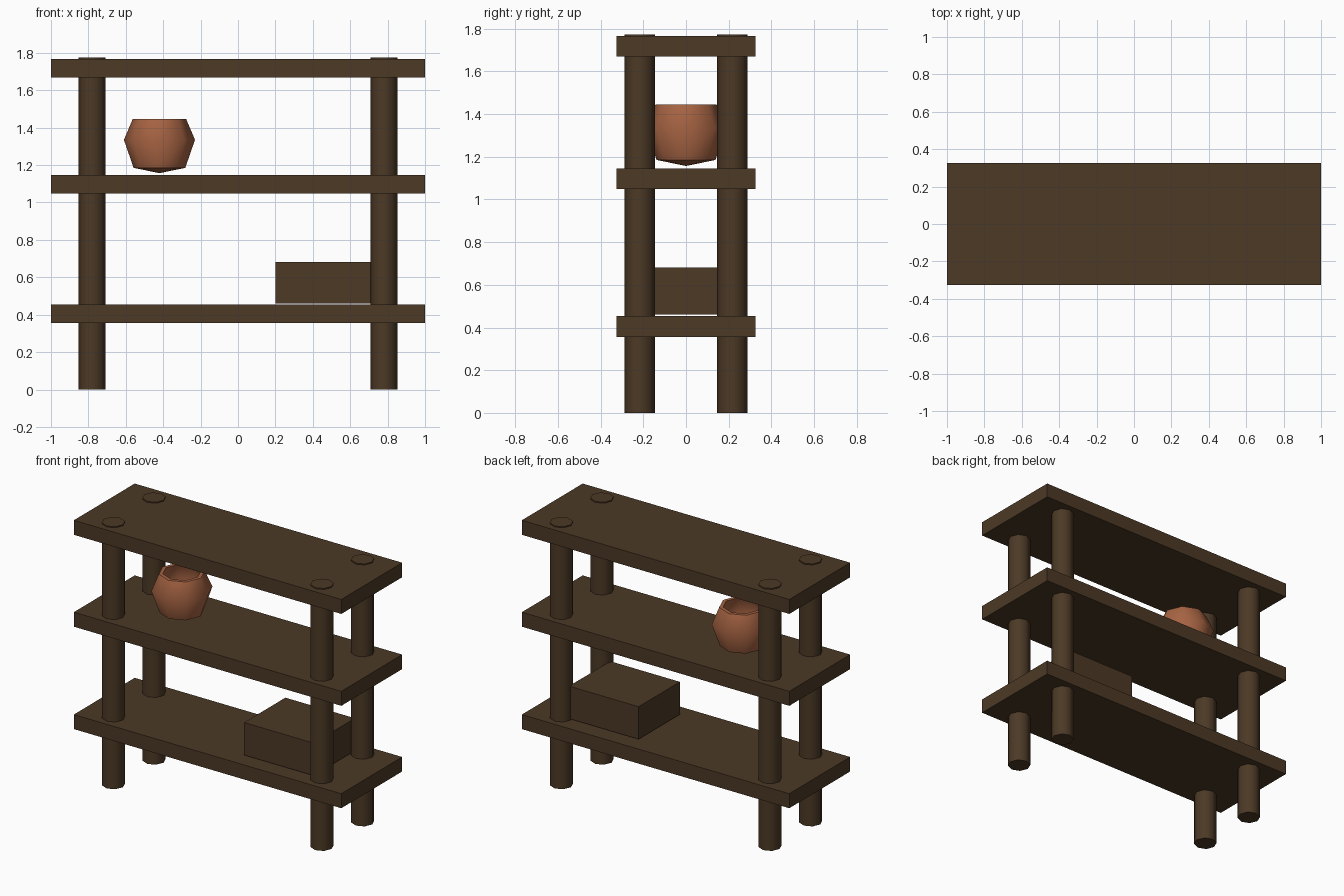
import bpy, bmesh, math

cube = bpy.data.objects.get("Cube")
if cube:
    bpy.data.objects.remove(cube, do_unlink=True)


def material(name, rgb):
    mat = bpy.data.materials.new(name)
    mat.use_nodes = True
    mat.diffuse_color = (*rgb, 1)
    mat.node_tree.nodes["Principled BSDF"].inputs["Base Color"].default_value = (*rgb, 1)
    return mat


wood = material("dark wood", (0.072, 0.041, 0.019))
clay = material("terracotta", (0.38, 0.125, 0.055))


def finish(name, bm, mat, smooth=False):
    bmesh.ops.recalc_face_normals(bm, faces=bm.faces)
    mesh = bpy.data.meshes.new(name)
    bm.to_mesh(mesh)
    bm.free()
    mesh.materials.append(mat)
    obj = bpy.data.objects.new(name, mesh)
    bpy.context.collection.objects.link(obj)
    if smooth:
        mesh.shade_smooth()
        mesh.set_sharp_from_angle(angle=math.radians(50))
    return obj


def box(name, center, size, mat):
    bm = bmesh.new()
    bmesh.ops.create_cube(bm, size=1)
    bmesh.ops.scale(bm, vec=size, verts=bm.verts)
    finish(name, bm, mat).location = center


def lathe(name, profile, center, mat, sides=8):
    """Revolve (radius, z) points around z; a zero radius closes to a pole."""
    bm = bmesh.new()
    points = [bm.verts.new((r, 0, z)) for r, z in profile]
    edges = [bm.edges.new(pair) for pair in zip(points, points[1:])]
    bmesh.ops.spin(bm, geom=points + edges, cent=(0, 0, 0), axis=(0, 0, 1),
                   angle=math.tau, steps=sides, use_merge=True)
    bmesh.ops.remove_doubles(bm, verts=bm.verts, dist=0.0005)
    finish(name, bm, mat, smooth=True).location = center


# Three shelf boards
for name, z in (("lower", 0.405), ("middle", 1.097), ("upper", 1.718)):
    box(name + "_shelf", (0, 0, z), (2, 0.65, 0.098), wood)

# Four eight-sided posts, ends just proud of the upper board
post = [(0, 0), (0.072, 0), (0.072, 1.774), (0, 1.774)]
for side, x in (("left", 0.78), ("right", -0.78)):
    for end, y in (("front", -0.217), ("back", 0.217)):
        lathe(f"{end}_{side}_post", post, (x, y, 0), wood)

# Storage box on the lower shelf
box("storage_box", (0.46, 0, 0.571), (0.52, 0.44, 0.22), wood)

# Hollow clay pot: outer wall, rim, inner wall
pot = [(0, 1.157), (0.138, 1.185), (0.19, 1.335), (0.143, 1.446),
       (0.118, 1.446), (0.165, 1.335), (0.115, 1.21), (0, 1.19)]
lathe("clay_pot", pot, (-0.42, 0, 0), clay)
